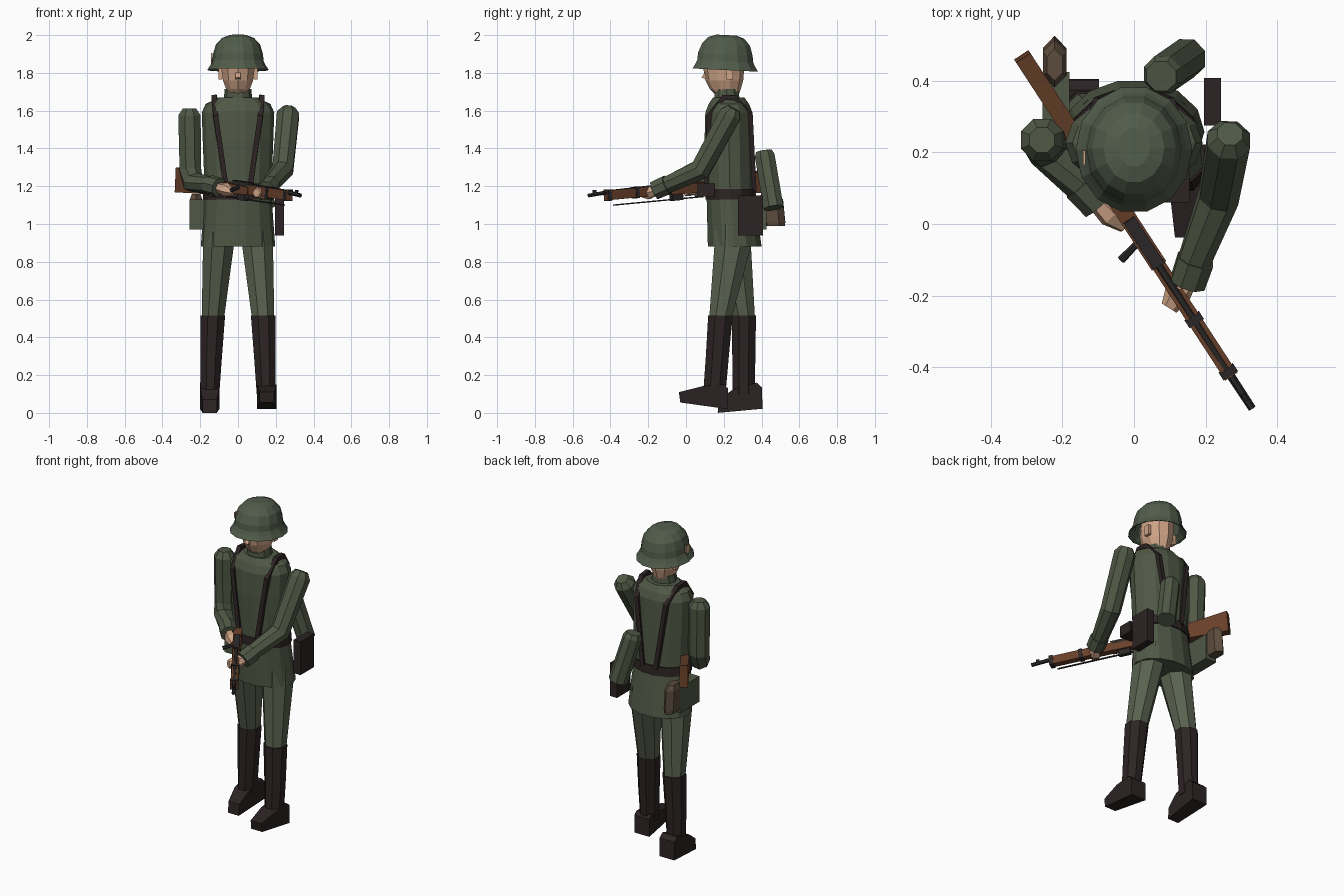
import bpy, bmesh, math
from mathutils import Vector

def material(name, rgb):
    m = bpy.data.materials.new(name)
    m.diffuse_color = (*rgb, 1)
    return m

TUNIC = material("tunic green", (0.080, 0.098, 0.060))
TROUSER = material("trouser green", (0.100, 0.122, 0.078))
HELMET = material("helmet green", (0.082, 0.108, 0.070))
LEATHER = material("dark leather", (0.026, 0.017, 0.017))
METAL = material("gun metal", (0.024, 0.021, 0.021))
WOOD = material("wood", (0.140, 0.052, 0.023))
SKIN = material("skin", (0.62, 0.37, 0.24))
BROWN = material("canteen brown", (0.105, 0.070, 0.046))

def build(name, verts, faces, mat):
    bm = bmesh.new()
    vs = [bm.verts.new(v) for v in verts]
    for f in faces:
        bm.faces.new([vs[i] for i in f])
    bmesh.ops.recalc_face_normals(bm, faces=bm.faces)
    me = bpy.data.meshes.new(name)
    bm.to_mesh(me)
    bm.free()
    me.materials.append(mat)
    ob = bpy.data.objects.new(name, me)
    bpy.context.collection.objects.link(ob)
    return ob

def skin_rings(name, rings, mat):
    """Bridge equal-length rings and cap both ends."""
    n = len(rings[0])
    faces = [(r*n+i, r*n+(i+1) % n, (r+1)*n+(i+1) % n, (r+1)*n+i)
             for r in range(len(rings)-1) for i in range(n)]
    faces += [tuple(range(n)), tuple(range((len(rings)-1)*n, len(rings)*n))]
    return build(name, [v for r in rings for v in r], faces, mat)

def loft(name, rings, mat, n=12, turn=0.0, tilt=0.0):
    """Stack of horizontal ellipses: (z, cx, cy, rx, ry)."""
    out = []
    for z, cx, cy, rx, ry in rings:
        ring = []
        for i in range(n):
            a = turn + 2*math.pi*i/n
            dy = ry*math.sin(a)
            ring.append(Vector((cx+rx*math.cos(a), cy+dy, z-tilt*dy)))
        out.append(ring)
    return skin_rings(name, out, mat)

def tube(name, pts, radii, mat, n=8):
    """Faceted limb along a path."""
    pts = [Vector(p) for p in pts]
    rings = []
    for i, p in enumerate(pts):
        d = Vector()
        if i > 0:
            d += (p-pts[i-1]).normalized()
        if i < len(pts)-1:
            d += (pts[i+1]-p).normalized()
        d.normalize()
        u = d.cross(Vector((1, 0, 0))).normalized()
        v = d.cross(u)
        rings.append([p + radii[i]*(math.cos(a)*u + math.sin(a)*v)
                      for a in (2*math.pi*(k+0.5)/n for k in range(n))])
    return skin_rings(name, rings, mat)

def prism(name, pts, w, mat, fn):
    """Side profile (a, b) given a width, placed by fn(a, side, b)."""
    return skin_rings(name, [[fn(a, s, b) for a, b in pts] for s in (-w/2, w/2)], mat)

def box(name, lo, hi, mat):
    pts = [(lo[1], lo[2]), (hi[1], lo[2]), (hi[1], hi[2]), (lo[1], hi[2])]
    mid = (lo[0]+hi[0])/2
    return prism(name, pts, hi[0]-lo[0], mat, lambda a, s, b: Vector((mid+s, a, b)))

# Tunic, collar and belt
loft("tunic", [(0.88, 0, .258, .197, .146), (1.14, 0, .236, .178, .130), (1.19, 0, .232, .177, .130),
               (1.45, 0, .227, .187, .132), (1.59, 0, .227, .192, .128), (1.635, 0, .227, .172, .110),
               (1.67, 0, .226, .100, .085)], TUNIC, 14)
loft("collar", [(1.64, 0, .217, .078, .072), (1.715, 0, .215, .070, .066)], TUNIC, 10)
loft("belt", [(1.13, 0, .237, .186, .138), (1.185, 0, .235, .183, .136)], LEATHER, 14)

# Head
loft("head", [(1.68, 0, .22, .058, .058), (1.715, 0, .208, .066, .082), (1.76, 0, .203, .084, .100),
              (1.82, 0, .200, .092, .108), (1.90, 0, .205, .088, .105)], SKIN, 10, math.pi/10)
prism("nose", [(.11, 1.82), (.082, 1.775), (.11, 1.765)], .025, SKIN,
      lambda a, s, b: Vector((s, a, b)))
for s in (-1, 1):
    x = s*.092
    box("ear", (x-.010, .215, 1.765), (x+.010, .250, 1.825), SKIN)

# Helmet: dome, flared brim, hollow underside
hc = .208
loft("helmet", [(2.0, 0, .215, .045, .055), (1.985, 0, .213, .085, .098), (1.95, 0, .212, .117, .130),
                (1.90, 0, hc, .132, .148), (1.862, 0, hc, .136, .152), (1.84, 0, hc, .147, .162),
                (1.815, 0, hc, .163, .178), (1.82, 0, hc, .150, .165), (1.85, 0, hc, .122, .140),
                (1.92, 0, hc, .110, .125)], HELMET, 14, 0, .05)
prism("helmet_badge", [(.165, 1.905), (.205, 1.905), (.205, 1.87), (.185, 1.85), (.165, 1.87)],
      .008, SKIN, lambda a, s, b: Vector((-.139+s, a, b)))

# Legs, boots and feet
def foot(name, cx, pts):
    heel, toe = max(p[0] for p in pts), min(p[0] for p in pts)
    prism(name, pts, .104, LEATHER,
          lambda a, s, b: Vector((cx+s*(.72+.28*min(1, (a-toe)/(heel-toe)*2.2)), a, b)))

for side, s, knee, ankle in (("left", 1, .182, .150), ("right", -1, .306, .306)):
    loft(side+"_trouser_leg", [(1.0, s*.098, .25, .088, .105), (.88, s*.104, .247, .088, .105),
                               (.50, s*.133, knee, .064, .064)], TROUSER, 8, math.pi/8)
    loft(side+"_boot_shaft", [(.515, s*.133, knee, .070, .070), (.30, s*.142, (knee+ankle)/2, .062, .066),
                              (.10, s*.148, ankle, .053, .064)], LEATHER, 8, math.pi/8)
foot("left_foot", .152, [(.222, .02), (.222, .13), (.20, .15), (.09, .142), (-.038, .11), (-.030, .055)])
foot("right_foot", -.150, [(.405, .022), (.402, .135), (.375, .16), (.25, .125), (.175, .07), (.168, 0)])

# Right arm (supports the grip)
tube("right_sleeve", [(-.257, .235, 1.612), (-.257, .235, 1.575), (-.252, .232, 1.285),
                      (-.238, .205, 1.222), (-.125, .085, 1.200)],
     [.038, .064, .062, .060, .048], TUNIC)
tube("right_cuff", [(-.150, .112, 1.205), (-.098, .056, 1.192)], [.055, .053], TUNIC)
tube("right_hand", [(-.105, .065, 1.193), (-.065, .025, 1.182), (-.025, -.005, 1.170)],
     [.028, .036, .022], SKIN, 6)

# Left arm (reaches to the fore grip)
tube("left_sleeve", [(.268, .252, 1.612), (.265, .235, 1.58), (.237, .077, 1.288), (.160, -.125, 1.195)],
     [.038, .064, .060, .047], TUNIC)
tube("left_cuff", [(.172, -.100, 1.207), (.150, -.165, 1.178)], [.055, .053], TUNIC)
tube("left_hand", [(.150, -.155, 1.180), (.120, -.200, 1.165), (.098, -.235, 1.165)],
     [.028, .038, .024], SKIN, 6)

# Rifle, built along its own axis
org = Vector((-.312, .468, 1.24))
ax = Vector((.64, -.98, -.095)).normalized()
sd = ax.cross(Vector((0, 0, 1))).normalized()
up = sd.cross(ax)
def gun(t, s, h):
    return org + ax*t + sd*s + up*h

def gun_box(name, t0, t1, h0, h1, w, mat):
    prism(name, [(t0, h0), (t1, h0), (t1, h1), (t0, h1)], w, mat, gun)

prism("rifle_stock", [(0, -.072), (0, .060), (.30, .026), (.58, .015), (.70, .012), (.70, -.030),
                      (.46, -.035), (.36, -.055)], .048, WOOD, gun)
gun_box("rifle_receiver", .545, .70, -.02, .036, .036, METAL)
gun_box("rifle_magazine", .59, .66, -.065, -.02, .026, METAL)
gun_box("rifle_fore_grip", .69, 1.07, -.028, .024, .040, WOOD)
for t in (.87, 1.045):
    gun_box("rifle_band", t, t+.022, -.032, .028, .048, METAL)
tube("rifle_barrel", [gun(.68, 0, .018), gun(1.05, 0, .014), gun(1.178, 0, .006)],
     [.014, .012, .011], METAL, 6)
gun_box("rifle_front_sight", 1.13, 1.15, .01, .032, .008, METAL)
tube("rifle_bolt", [gun(.61, 0, .01), gun(.63, .08, -.01)], [.009, .012], METAL, 6)
tube("rifle_sling", [(.245, -.385, 1.10), (-.06, .09, 1.145)], [.005, .005], LEATHER, 4)

# Shoulder straps and belt pouches on both sides
for s in (-1, 1):
    tube("shoulder_strap", [(s*.060, .108, 1.17), (s*.118, .122, 1.57), (s*.128, .200, 1.672),
                            (s*.125, .262, 1.668), (s*.100, .340, 1.575), (s*.045, .360, 1.17)],
         [.019]*6, LEATHER, 4)
    cx = s*.115
    box("belt_pouch", (cx-.04, .060, 1.145), (cx+.04, .15, 1.215), LEATHER)

# Field gear around the belt
box("spade_cover", (.195, .275, .94), (.243, .408, 1.15), LEATHER)
box("bread_bag", (-.256, .23, .97), (-.180, .425, 1.13), TUNIC)
loft("canteen", [(.99, -.222, .465, .034, .058), (1.01, -.222, .458, .038, .068),
                 (1.13, -.222, .448, .038, .066), (1.16, -.222, .445, .025, .045)], BROWN, 6, math.pi/2)
tube("canister", [(.076, .413, 1.385), (.080, .417, 1.36), (.148, .464, 1.085)],
     [.045, .057, .057], TUNIC)
